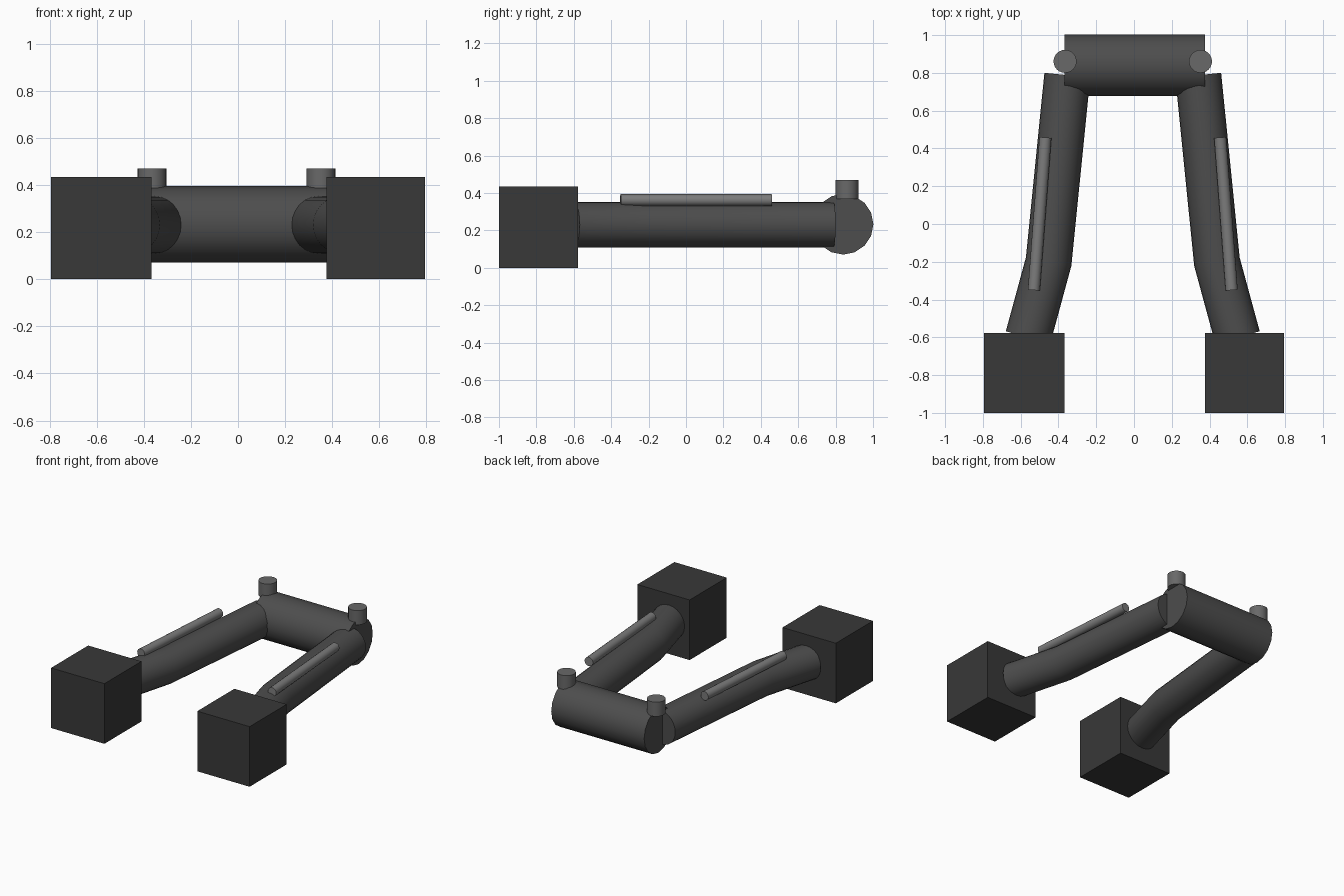
import bpy, bmesh, math
from mathutils import Vector

if "Cube" in bpy.data.objects:
    bpy.data.objects.remove(bpy.data.objects["Cube"])


def material(name, v):
    m = bpy.data.materials.new(name)
    m.diffuse_color = (v, v, v, 1)
    m.use_nodes = True
    m.node_tree.nodes["Principled BSDF"].inputs["Base Color"].default_value = m.diffuse_color
    return m


DARK, BODY = material("dark_block", 0.04), material("dark_tube", 0.075)
PEG, ROD = material("mid_grey", 0.14), material("light_grey", 0.2)


def finish(name, bm, mat, smooth=True):
    bmesh.ops.recalc_face_normals(bm, faces=bm.faces)
    me = bpy.data.meshes.new(name)
    bm.to_mesh(me)
    bm.free()
    me.materials.append(mat)
    ob = bpy.data.objects.new(name, me)
    bpy.context.collection.objects.link(ob)
    if smooth:
        bpy.ops.object.select_all(action='DESELECT')
        ob.select_set(True)
        bpy.context.view_layer.objects.active = ob
        bpy.ops.object.shade_smooth_by_angle(angle=math.radians(35))


def tube(name, path, r, mat, sides=24):
    """Capped round tube along a path, with mitred bends."""
    pts = [Vector(p) for p in path]
    dirs = [(b - a).normalized() for a, b in zip(pts, pts[1:])]
    up = Vector((0, 0, 1)) if abs(dirs[0].z) < 0.9 else Vector((0, 1, 0))
    bm = bmesh.new()
    rings = []
    for i, p in enumerate(pts):
        d0, d1 = dirs[max(i - 1, 0)], dirs[min(i, len(dirs) - 1)]
        t = (d0 + d1).normalized()
        side = t.cross(up).normalized() / t.dot(d0)
        rings.append([bm.verts.new(p + r * (math.cos(a) * side + math.sin(a) * up))
                      for a in (2 * math.pi * k / sides for k in range(sides))])
    for a, b in zip(rings, rings[1:]):
        for k in range(sides):
            n = (k + 1) % sides
            bm.faces.new((a[k], a[n], b[n], b[k]))
    bm.faces.new(rings[0])
    bm.faces.new(rings[-1])
    finish(name, bm, mat)


def box(name, lo, hi, mat):
    bm = bmesh.new()
    bmesh.ops.create_cube(bm, size=1)
    for v in bm.verts:
        v.co = Vector([lo[i] if v.co[i] < 0 else hi[i] for i in range(3)])
    finish(name, bm, mat, smooth=False)


# Rear cross tube
tube("cross_tube", [(-0.367, 0.84, 0.233), (0.375, 0.84, 0.233)], 0.162, BODY, 16)

# Left and right halves, mirrored about a slightly offset centre
for label, s, off in (("left", -1, 0.0), ("right", 1, -0.013)):
    def pt(x, y, z):
        return (s * (x + off), y, z)

    # Bent arm running from the cross tube into the end block
    tube(label + "_arm", [pt(0.353, 0.788, 0.231), pt(0.452, -0.2, 0.231),
                          pt(0.561, -0.6, 0.231)], 0.122, BODY)
    # Thin rod lying on the arm
    tube(label + "_rod", [pt(0.469, 0.458, 0.362), pt(0.53, -0.35, 0.362)],
         0.032, ROD, 16)
    # Upright peg on the cross tube
    tube(label + "_peg", [pt(0.365, 0.861, 0.368), pt(0.365, 0.861, 0.471)],
         0.061, PEG)

# Front end blocks
box("left_block", (-0.793, -1.0, 0), (-0.367, -0.577, 0.434), DARK)
box("right_block", (0.375, -1.0, 0), (0.793, -0.577, 0.434), DARK)
